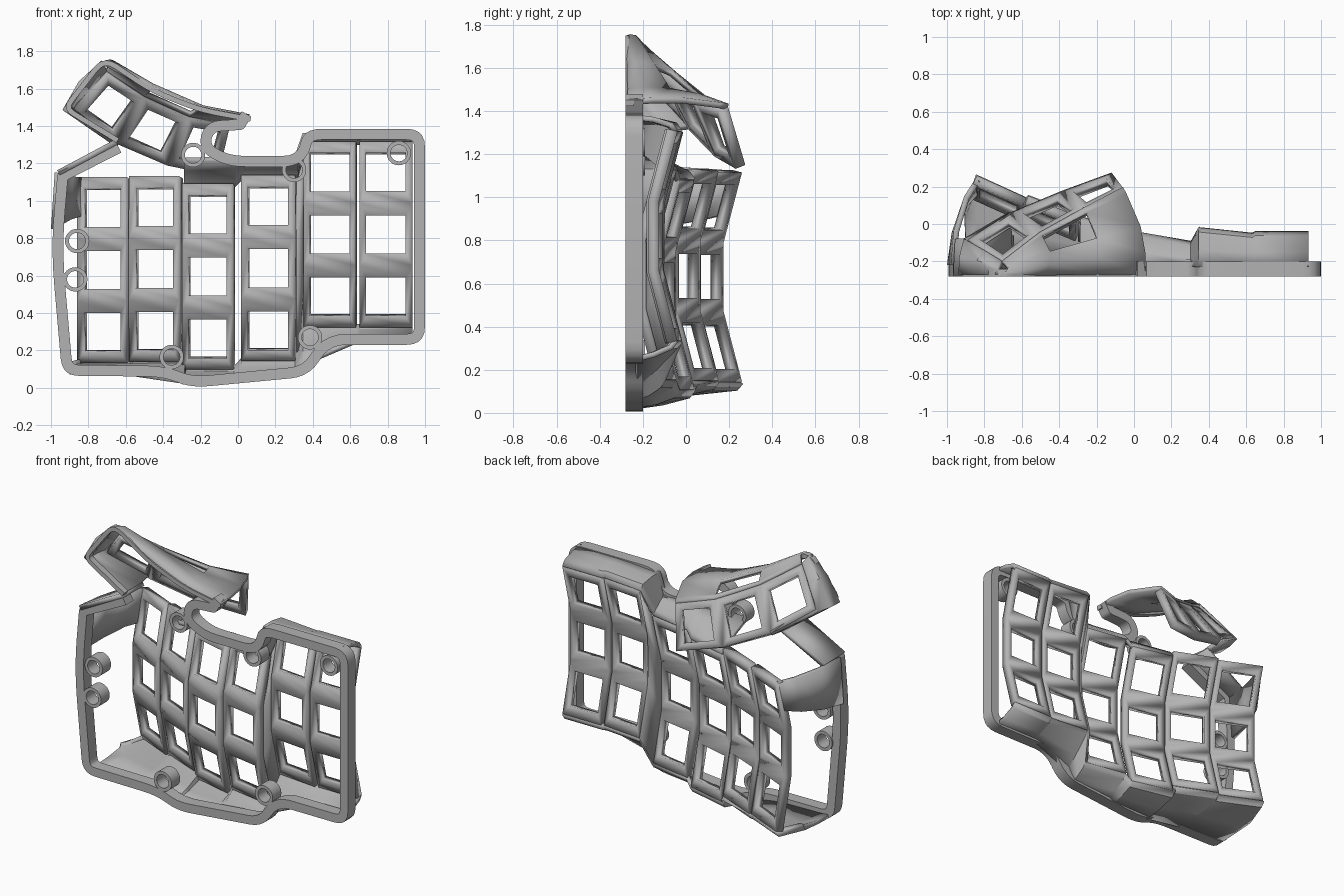
import bpy, bmesh, math
from mathutils import Vector

cube = bpy.data.objects.get("Cube")
if cube:
    bpy.data.objects.remove(cube, do_unlink=True)

grey = bpy.data.materials.new("plain_grey")
grey.use_nodes = True
grey.diffuse_color = (0.45, 0.45, 0.45, 1)
grey.node_tree.nodes["Principled BSDF"].inputs["Base Color"].default_value = (0.45, 0.45, 0.45, 1)

FLOOR, RIM_TOP = -0.28, -0.2


def build(name, bm, thickness=0, offset=0):
    """Turn a bmesh into a grey object, optionally given a wall thickness."""
    bmesh.ops.remove_doubles(bm, verts=bm.verts[:], dist=0.0005)
    if not thickness:
        bmesh.ops.recalc_face_normals(bm, faces=bm.faces[:])
    mesh = bpy.data.meshes.new(name)
    bm.to_mesh(mesh)
    bm.free()
    mesh.materials.append(grey)
    obj = bpy.data.objects.new(name, mesh)
    bpy.context.collection.objects.link(obj)
    if thickness:
        mod = obj.modifiers.new("thickness", 'SOLIDIFY')
        mod.thickness, mod.offset = thickness, offset
        mod.use_even_offset = True
    bpy.ops.object.select_all(action='DESELECT')
    obj.select_set(True)
    bpy.context.view_layer.objects.active = obj
    bpy.ops.object.shade_smooth_by_angle(angle=math.radians(25))
    return obj


def sheet(name, rows, thickness=0.03, skip=()):
    """Wall lofted through rows of points; skip leaves cells open."""
    bm = bmesh.new()
    grid = [[bm.verts.new(p) for p in row] for row in rows]
    for i in range(len(rows) - 1):
        for j in range(len(rows[0]) - 1):
            if (i, j) not in skip:
                bm.faces.new((grid[i][j], grid[i][j + 1], grid[i + 1][j + 1], grid[i + 1][j]))
    build(name, bm, thickness)


def key_strip(name, lines, a, b):
    """Chain of plates between cross lines, each with a square key hole."""
    bm = bmesh.new()
    for (l0, r0), (l1, r1) in zip(lines, lines[1:]):
        def at(u, v):
            return l0.lerp(r0, u).lerp(l1.lerp(r1, u), v)
        outer = [at(0, 0), at(0, 1), at(1, 1), at(1, 0)]
        inner = [at(a, b), at(a, 1 - b), at(1 - a, 1 - b), at(1 - a, b)]
        for k in range(4):
            n = (k + 1) % 4
            bm.faces.new([bm.verts.new(p) for p in (outer[k], outer[n], inner[n], inner[k])])
    return build(name, bm, 0.05, -1)


def fillet(points):
    """Round the corners of an open x-z path given as (x, z, radius)."""
    path = [Vector(points[0][:2])]
    for before, here, after in zip(points, points[1:], points[2:]):
        p = Vector(here[:2])
        d0, d1 = Vector(before[:2]) - p, Vector(after[:2]) - p
        s = p + d0.normalized() * min(here[2], d0.length * 0.48)
        e = p + d1.normalized() * min(here[2], d1.length * 0.48)
        path += [s.lerp(p, k / 5).lerp(p.lerp(e, k / 5), k / 5) for k in range(6)]
    return path + [Vector(points[-1][:2])]


def band(name, points, width, y0, y1):
    """Flat-faced rim running along a path, widened to its inner side."""
    path = fillet(points)
    bm = bmesh.new()
    rings = []
    for i, p in enumerate(path):
        d0 = (p - path[i - 1]).normalized() if i else None
        d1 = (path[i + 1] - p).normalized() if i + 1 < len(path) else d0
        d0 = d0 or d1
        d = (d0 + d1).normalized()
        q = p + Vector((-d.y, d.x)) * width / max(d.dot(d1), 0.6)
        rings.append([bm.verts.new((v.x, y, v.y)) for v, y in ((p, y0), (p, y1), (q, y1), (q, y0))])
    for r, s in zip(rings, rings[1:]):
        for k in range(4):
            n = (k + 1) % 4
            bm.faces.new((r[k], r[n], s[n], s[k]))
    bm.faces.new(rings[0])
    bm.faces.new(rings[-1])
    build(name, bm)


def boss(name, x, z, outer=0.065, inner=0.044, n=32):
    """Screw ring on the rim."""
    bm = bmesh.new()
    profile = ((outer, FLOOR), (outer, -0.19), (inner, -0.19), (inner, FLOOR))
    rings = [[bm.verts.new((x + r * math.cos(t), y, z + r * math.sin(t))) for r, y in profile]
             for t in (2 * math.pi * k / n for k in range(n))]
    for i in range(n):
        r, s = rings[i], rings[(i + 1) % n]
        for k in range(4):
            bm.faces.new((r[k], r[(k + 1) % 4], s[(k + 1) % 4], s[k]))
    build(name, bm)


# Rim of the open side
band("main_rim", [(-0.65, 1.31, 0), (-0.965, 1.15, 0.02), (-1, 0.75, 0.2), (-0.94, 0.065, 0.09),
                  (-0.4, 0.06, 0.1), (-0.25, 0, 0.1), (0.38, 0.06, 0.1), (0.49, 0.23, 0.09),
                  (1, 0.23, 0.1), (1, 1.385, 0.1), (0.35, 1.385, 0.1), (0.32, 1.24, 0.08),
                  (-0.04, 1.24, 0.08), (-0.15, 1.3, 0.04), (-0.13, 1.37, 0.04), (0.03, 1.38, 0.02),
                  (0.07, 1.45, 0)], 0.058, FLOOR, RIM_TOP)
band("thumb_rim", [(0.07, 1.45, 0), (-0.2, 1.5, 0.1), (-0.45, 1.6, 0.1), (-0.72, 1.78, 0.09),
                   (-0.945, 1.49, 0.07), (-0.65, 1.31, 0)], 0.028, FLOOR, -0.24)
for i, (x, z) in enumerate([(-0.86, 0.785), (-0.87, 0.58), (-0.355, 0.165), (0.385, 0.27),
                            (0.86, 1.255), (0.3, 1.165), (-0.24, 1.245)]):
    boss(f"screw_ring_{i + 1}", x, z)

# Finger key columns: left x, right x, middle z, middle depth, slope across
columns = [(-0.84, -0.575, 0.63, 0.115, -0.45), (-0.565, -0.295, 0.635, 0.01, -0.42),
           (-0.288, -0.015, 0.595, -0.08, -0.25), (0.025, 0.312, 0.64, -0.155, -0.18),
           (0.355, 0.635, 0.82, -0.12, -0.1), (0.65, 0.932, 0.82, -0.125, 0)]
arc = [(-0.485, 0.085), (-0.16, 0), (0.16, 0), (0.485, 0.085)]


def column_lines(col):
    xl, xr, c, m, slope = col
    h = (xr - xl) / 2 * slope
    return [(Vector((xl, m + dy - h, c + dz)), Vector((xr, m + dy + h, c + dz))) for dz, dy in arc]


lines = [column_lines(c) for c in columns]
for i, ln in enumerate(lines):
    key_strip(f"key_column_{i + 1}", ln, 0.125, 0.18)
# Wall on the step between the inner and outer columns
sheet("step_wall", [[p[1] for p in lines[3]], [p[0] for p in lines[4]]], 0.02)


def end_wall(name, ends, rim_z, turn):
    """Wall rounding over from the column ends to the rim."""
    tops = [p + Vector((0, -0.008, 0)) for p in ends]
    bend = [p + Vector((0, -0.03, turn)) for p in ends]
    foot = [Vector((p.x, RIM_TOP - 0.03, z)) for p, z in zip(ends, rim_z)]
    mid = [b.lerp(f, 0.5) + Vector((0, 0, turn * 0.25)) for b, f in zip(bend, foot)]
    sheet(name, [tops, bend, mid, foot], 0.025)


bottom = [p for ln in lines for p in ln[0]]
end_wall("bottom_wall", [Vector((-0.9, 0.08, 0.14))] + bottom,
         [0.085, 0.08, 0.075, 0.075, 0.035, 0.03, 0.035, 0.045, 0.07, 0.13, 0.25, 0.25, 0.25], -0.03)
top = [p for ln in lines[2:] for p in ln[-1]]
end_wall("top_wall", top, [1.22, 1.225, 1.225, 1.225, 1.35, 1.37, 1.37, 1.37], 0.03)

# Curved side patch and the brace up to the thumb cluster
sheet("side_patch", [[(-0.835, 0.235, 1.12), (-0.895, 0.14, 1.13), (-0.95, -0.04, 1.14), (-0.965, -0.22, 1.15)],
                     [(-0.835, 0.18, 0.92), (-0.905, 0.1, 0.9), (-0.96, -0.05, 0.87), (-0.985, -0.22, 0.85)]])
sheet("thumb_brace", [[(-0.65, FLOOR, 1.315), (-0.65, -0.06, 1.31)],
                      [(-0.96, FLOOR, 1.15), (-0.95, -0.08, 1.14)]])

# Thumb cluster plate: lower and upper end of each cross line
thumb = [(Vector(a), Vector(b)) for a, b in [
    ((-0.89, -0.085, 1.495), (-0.705, -0.205, 1.70)), ((-0.665, 0.06, 1.333), (-0.505, -0.05, 1.567)),
    ((-0.39, 0.176, 1.21), (-0.27, 0.084, 1.46)), ((-0.12, 0.275, 1.15), (-0.06, 0.195, 1.42))]]
plate = key_strip("thumb_plate", thumb, 0.16, 0.16)
plate.modifiers["thickness"].offset = 1

# Thumb shell walls
edge = [u for _, u in thumb]
foot = [Vector((x, FLOOR + 0.01, z)) for x, z in [(-0.72, 1.74), (-0.48, 1.61), (-0.2, 1.49), (0.06, 1.44)]]
rows = [[e.lerp(f, t) + Vector((0.04 * math.sin(math.pi * t), 0, 0.02 * math.sin(math.pi * t)))
         for e, f in zip(edge, foot)] for t in (0, 0.08, 0.45, 0.75, 1)]
sheet("thumb_upper_wall", rows, 0.028, skip={(1, 1)})
low = [a for a, _ in thumb]
sheet("thumb_end_wall", [[low[1], low[0], low[0].lerp(edge[0], 0.5), edge[0]],
                         [(-0.66, -0.1, 1.31), (-0.915, -0.18, 1.49), (-0.83, -0.2, 1.635), (-0.72, -0.235, 1.735)],
                         [(-0.65, FLOOR + 0.01, 1.325), (-0.92, FLOOR + 0.01, 1.49),
                          (-0.84, FLOOR + 0.01, 1.63), (-0.72, FLOOR + 0.01, 1.74)]], 0.028)
